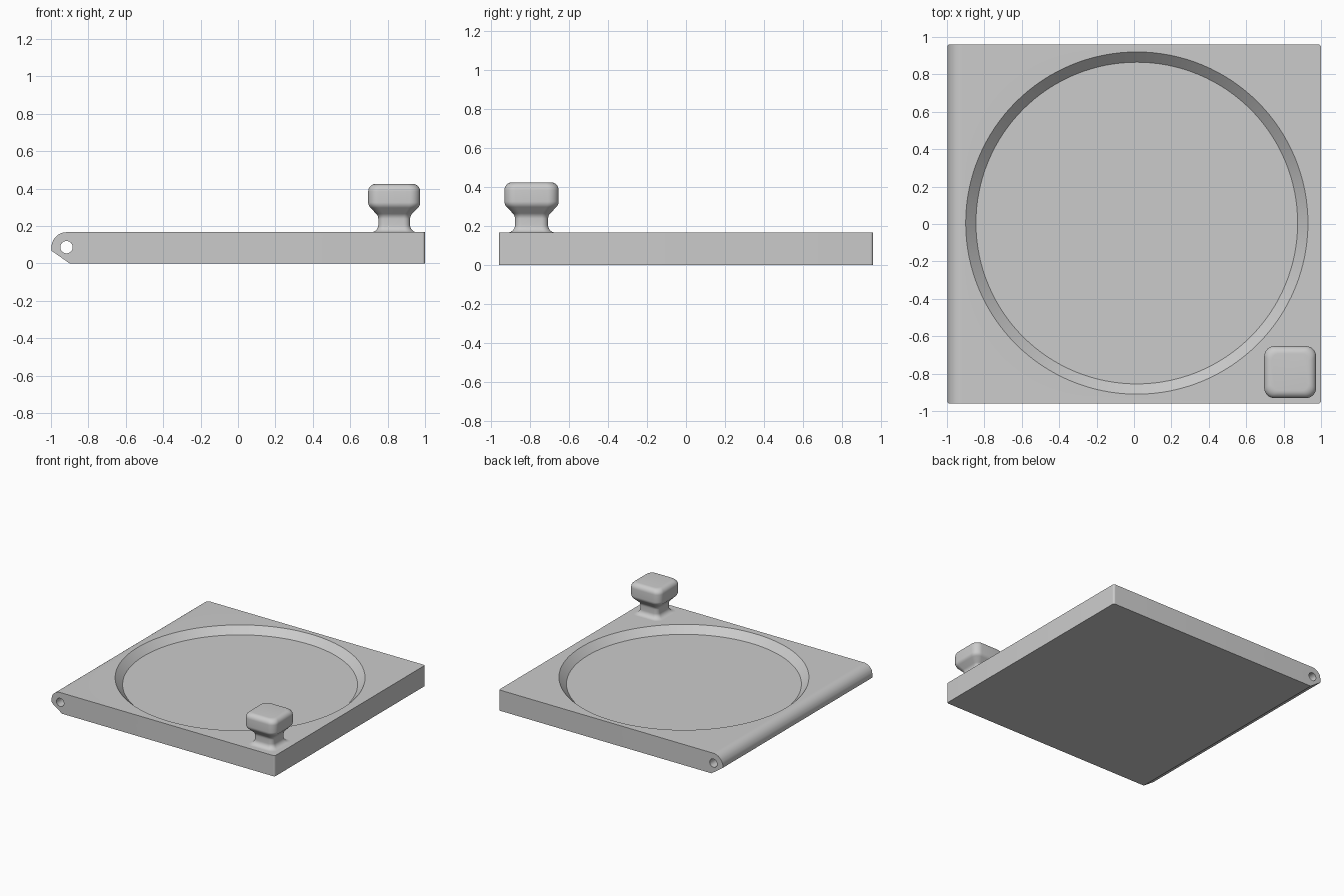
import bpy, bmesh, math
from mathutils import Matrix, Vector

if "Cube" in bpy.data.objects:
    bpy.data.objects.remove(bpy.data.objects["Cube"], do_unlink=True)

grey = bpy.data.materials.new("plain grey")
grey.use_nodes = True
grey.diffuse_color = (0.6, 0.6, 0.6, 1)
grey.node_tree.nodes["Principled BSDF"].inputs["Base Color"].default_value = (0.6, 0.6, 0.6, 1)

TOP = 0.167          # upper face of the plate
HALF_Y = 0.96        # half depth of the plate
PIN = (-0.917, 0.087)  # hinge axis in x, z


def finish(name, bm):
    bmesh.ops.recalc_face_normals(bm, faces=bm.faces)
    mesh = bpy.data.meshes.new(name)
    bm.to_mesh(mesh)
    bm.free()
    obj = bpy.data.objects.new(name, mesh)
    bpy.context.collection.objects.link(obj)
    mesh.materials.append(grey)
    return obj


def loft(name, rings):
    """Skin a stack of closed rings and cap both ends."""
    bm = bmesh.new()
    loops = [[bm.verts.new(p) for p in ring] for ring in rings]
    n = len(loops[0])
    for a, b in zip(loops, loops[1:]):
        for i in range(n):
            j = (i + 1) % n
            bm.faces.new((a[i], a[j], b[j], b[i]))
    bm.faces.new(loops[0][::-1])
    bm.faces.new(loops[-1])
    return finish(name, bm)


def rounded_rect(hx, hy, r, z, centre=(0, 0), steps=8):
    points = []
    for k, (sx, sy) in enumerate(((1, 1), (-1, 1), (-1, -1), (1, -1))):
        for i in range(steps + 1):
            a = math.pi / 2 * (k + i / steps)
            points.append((centre[0] + sx * (hx - r) + r * math.cos(a),
                           centre[1] + sy * (hy - r) + r * math.sin(a), z))
    return points


def cone(name, r1, r2, depth, matrix, segments):
    bm = bmesh.new()
    bmesh.ops.create_cone(bm, cap_ends=True, segments=segments, radius1=r1,
                          radius2=r2, depth=depth, matrix=matrix)
    return finish(name, bm)


def cut(target, cutter, operation="DIFFERENCE"):
    mod = target.modifiers.new(cutter.name, "BOOLEAN")
    mod.operation, mod.object, mod.solver = operation, cutter, "EXACT"
    bpy.context.view_layer.objects.active = target
    bpy.ops.object.modifier_apply(modifier=mod.name)
    bpy.data.objects.remove(cutter, do_unlink=True)


def smooth(obj, degrees):
    bpy.ops.object.select_all(action="DESELECT")
    obj.select_set(True)
    bpy.context.view_layer.objects.active = obj
    bpy.ops.object.shade_smooth_by_angle(angle=math.radians(degrees))


# Plate: side profile with a rounded hinge edge and a chamfer below it
radius = TOP - PIN[1]
profile = [(1.1, 0), (1.1, TOP)]
for i in range(17):
    a = math.pi / 2 * (1 + i / 16)
    profile.append((PIN[0] + radius * math.cos(a), PIN[1] + radius * math.sin(a)))
profile += [(PIN[0] - radius, 0.068), (-0.9, 0)]
plate = loft("plate", [[(x, y, z) for x, z in profile] for y in (-1.1, 1.1)])

# Slightly rounded upright corners
clip = loft("corner_clip", [rounded_rect(1, HALF_Y, 0.015, z) for z in (-0.1, 0.4)])
cut(plate, clip, "INTERSECT")

# Shallow round tray with a sloping wall
floor = TOP - 0.055
tray = cone("tray_cutter", 0.86, 0.96, 0.1,
            Matrix.Translation((0.015, 0.005, floor + 0.05)), 128)
cut(plate, tray)

# Hinge pin hole right through the rounded edge
hole = cone("pin_hole_cutter", 0.033, 0.033, 3,
            Matrix.Translation((PIN[0], 0, PIN[1])) @ Matrix.Rotation(math.pi / 2, 4, "X"), 32)
cut(plate, hole)
smooth(plate, 25)


# Knob: rounded square sections along a filleted outline
def arc(cx, cz, r, start, end, steps=7):
    for i in range(steps + 1):
        a = math.radians(start + (end - start) * i / steps)
        yield cx + r * math.cos(a), cz + r * math.sin(a)


outline = [(0.118, TOP - 0.005)]
outline += arc(0.123, TOP + 0.038, 0.038, 270, 180)     # foot fillet
outline += arc(0.125, 0.238, 0.04, 180, 135)            # neck to flare
outline += arc(0.097, 0.327, 0.042, -45, 0)             # flare to head
outline += arc(0.099, 0.385, 0.04, 0, 90)               # top edge
knob = loft("knob", [rounded_rect(h, h, 0.4 * h if h < 0.1 else 0.04 + (h - 0.1) * 0.4, z,
                                  (0.835, -0.792)) for h, z in outline])
smooth(knob, 40)
